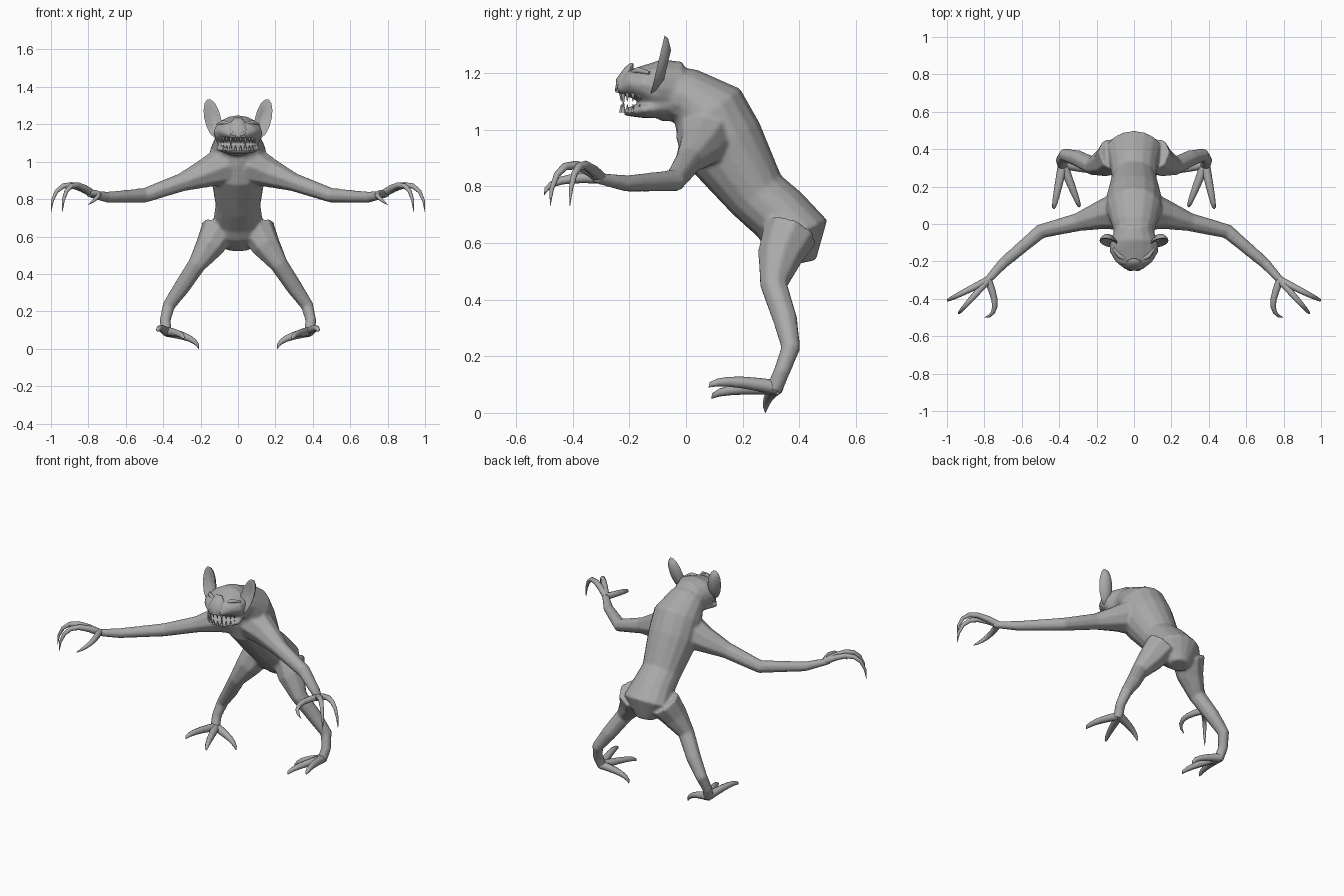
import bpy, bmesh, math
from mathutils import Vector

if "Cube" in bpy.data.objects:
    bpy.data.objects.remove(bpy.data.objects["Cube"], do_unlink=True)

skin = bpy.data.materials.new("grey_skin")
skin.use_nodes = True
skin.diffuse_color = (.4, .4, .4, 1)
skin.node_tree.nodes["Principled BSDF"].inputs["Base Color"].default_value = skin.diffuse_color

SIDES = {"left": 1, "right": -1}


def bridge(bm, rings):
    """Join rings of vertices into a closed skin."""
    for low, high in zip(rings, rings[1:]):
        for k in range(len(low)):
            bm.faces.new((low[k - 1], low[k], high[k], high[k - 1]))
    bm.faces.new(rings[0])
    bm.faces.new(rings[-1])


def loft(bm, stations, sides):
    """Skin a tube through stations of (centre, half width, half depth)."""
    centres = [Vector(station[0]) for station in stations]
    side, rings = None, []
    for i, (centre, wide, deep) in enumerate(stations):
        following = centres[min(i + 1, len(centres) - 1)]
        previous = centres[max(i - 1, 0)]
        tangent = (following - previous).normalized()
        if side is None:
            side = Vector((1, 0, 0)) if abs(tangent.x) < .8 else Vector((0, 0, 1))
        side = (side - tangent * side.dot(tangent)).normalized()
        up = tangent.cross(side)
        ring = []
        for k in range(sides):
            angle = math.tau * k / sides
            offset = side * wide * math.cos(angle) + up * deep * math.sin(angle)
            ring.append(bm.verts.new(centres[i] + offset))
        rings.append(ring)
    bridge(bm, rings)


def limb(bm, points, sign, sides=8):
    """Round tube through (x, y, z, radius), mirrored by sign."""
    loft(bm, [((x * sign, y, z), radius, radius) for x, y, z, radius in points], sides)


def trunk(bm, points, sides=16):
    """Central tube through (y, z, half depth, half width)."""
    loft(bm, [((0, y, z), wide, deep) for y, z, deep, wide in points], sides)


def digit(bm, base, tip, arch, radius, sign, steps=6):
    """Tapering digit that reaches out, arches and curls to a claw."""
    base, tip, arch = Vector(base), Vector(tip), Vector(arch)
    points = []
    for i in range(steps + 1):
        t = i / steps
        reach = math.sin(t * math.pi / 2)
        spot = base.lerp(tip, reach)
        spot.z = base.z + (tip.z - base.z) * t
        spot += arch * math.sin(t * math.pi)
        points.append((*spot, radius * (1 - t) ** .6 + .001))
    limb(bm, points, sign)


def finish(name, bm):
    bmesh.ops.recalc_face_normals(bm, faces=bm.faces)
    mesh = bpy.data.meshes.new(name)
    bm.to_mesh(mesh)
    bm.free()
    mesh.shade_smooth()
    mesh.set_sharp_from_angle(angle=math.radians(60))
    mesh.materials.append(skin)
    obj = bpy.data.objects.new(name, mesh)
    bpy.context.collection.objects.link(obj)
    return obj


# Torso from neck to rump
body = bmesh.new()
trunk(body, [(-.08, 1.13, .1, .1), (0, 1.12, .1, .12), (.08, 1.06, .14, .15), (.13, .95, .15, .15),
             (.25, .77, .11, .12), (.33, .7, .11, .13), (.39, .63, .12, .15), (.41, .53, .05, .06)])

# Skull tapering to the snout, then the lower jaw
trunk(body, [(-.02, 1.14, .1, .1), (-.1, 1.15, .1, .13), (-.15, 1.16, .07, .13),
             (-.2, 1.16, .05, .1), (-.24, 1.14, .02, .05)])
trunk(body, [(-.06, 1.09, .05, .1), (-.15, 1.07, .03, .12), (-.22, 1.06, .01, .06)])

for sign in SIDES.values():
    # Shoulder, arm and palm
    limb(body, [(.07, .07, .98, .11), (.17, .05, .94, .08), (.3, .01, .89, .05),
                (.5, -.04, .82, .04), (.7, -.21, .81, .03), (.8, -.32, .83, .02)], sign)
    # Thigh, shin, ankle and sole
    limb(body, [(.1, .37, .64, .1), (.15, .33, .55, .08), (.22, .31, .45, .05), (.3, .35, .33, .045),
                (.37, .37, .23, .035), (.39, .34, .15, .03), (.38, .31, .08, .03)], sign)

torso = finish("body", body)
fuse = torso.modifiers.new("fuse_parts", 'REMESH')
fuse.mode = 'VOXEL'
fuse.voxel_size = .008
fuse.use_smooth_shade = True
relax = torso.modifiers.new("relax_skin", 'SMOOTH')
relax.iterations = 5

# Fingers and toes: tip and arch of each
HAND, FOOT = (.78, -.3, .83), (.38, .32, .09)
DIGITS = {
    "outer_finger": (HAND, (1, -.41, .73), (0, 0, .09), .02),
    "inner_finger": (HAND, (.94, -.48, .73), (0, 0, .09), .02),
    "thumb": (HAND, (.8, -.5, .77), (-.05, 0, .02), .02),
    "outer_toe": (FOOT, (.43, .08, .09), (0, 0, .02), .025),
    "middle_toe": (FOOT, (.29, .09, .05), (0, 0, .01), .025),
    "inner_toe": (FOOT, (.21, .28, 0), (0, 0, .01), .025),
}
for label, sign in SIDES.items():
    for part, (base, tip, arch, radius) in DIGITS.items():
        bm = bmesh.new()
        digit(bm, base, tip, arch, radius, sign)
        finish(label + "_" + part, bm)

# Cupped leaf-shaped ears: hollow front, rim and rounded back
for label, sign in SIDES.items():
    bm = bmesh.new()
    rings = []
    for scale, back in ((.4, .02), (.85, 0), (1, 0), (.9, .015), (.5, .035)):
        ring = []
        for k in range(14):
            angle = math.tau * k / 14
            across, rise = scale * math.cos(angle), scale * math.sin(angle)
            x = .135 + .045 * across + .02 * rise
            ring.append(bm.verts.new((x * sign, .025 * rise + back - .1, 1.23 + .105 * rise)))
        rings.append(ring)
    bridge(bm, rings)
    finish(label + "_ear", bm)

# Raised nose leaf along the snout
bm = bmesh.new()
trunk(bm, [(-.24, 1.13, .01, .04), (-.23, 1.17, .02, .05), (-.2, 1.21, .02, .04), (-.19, 1.235, .005, .02)], 10)
finish("nose_leaf", bm)

for label, sign in SIDES.items():
    # Nostril fold, brow and eye
    bm = bmesh.new()
    limb(bm, [(.01, -.245, 1.14, .007), (.03, -.24, 1.15, .01), (.04, -.23, 1.17, .006)], sign)
    finish(label + "_nostril_fold", bm)
    bm = bmesh.new()
    limb(bm, [(.04, -.19, 1.2, .01), (.08, -.17, 1.21, .012), (.11, -.13, 1.2, .006)], sign)
    finish(label + "_brow", bm)
    bm = bmesh.new()
    bmesh.ops.create_uvsphere(bm, u_segments=12, v_segments=8, radius=.014)
    bmesh.ops.translate(bm, verts=bm.verts, vec=(.08 * sign, -.17, 1.185))
    finish(label + "_eye", bm)

# Teeth along both jaws, with one longer fang each side
for jaw, root, direction in (("upper", 1.13, -1), ("lower", 1.06, 1)):
    bm = bmesh.new()
    for sign in SIDES.values():
        for k in range(5):
            angle = .15 + .27 * k
            x, y = .095 * math.sin(angle), -.13 - .1 * math.cos(angle)
            length = .05 if k == 1 else .03
            limb(bm, [(x, y, root, .009), (x, y, root + direction * length, .001)], sign, 6)
    finish(jaw + "_teeth", bm)
